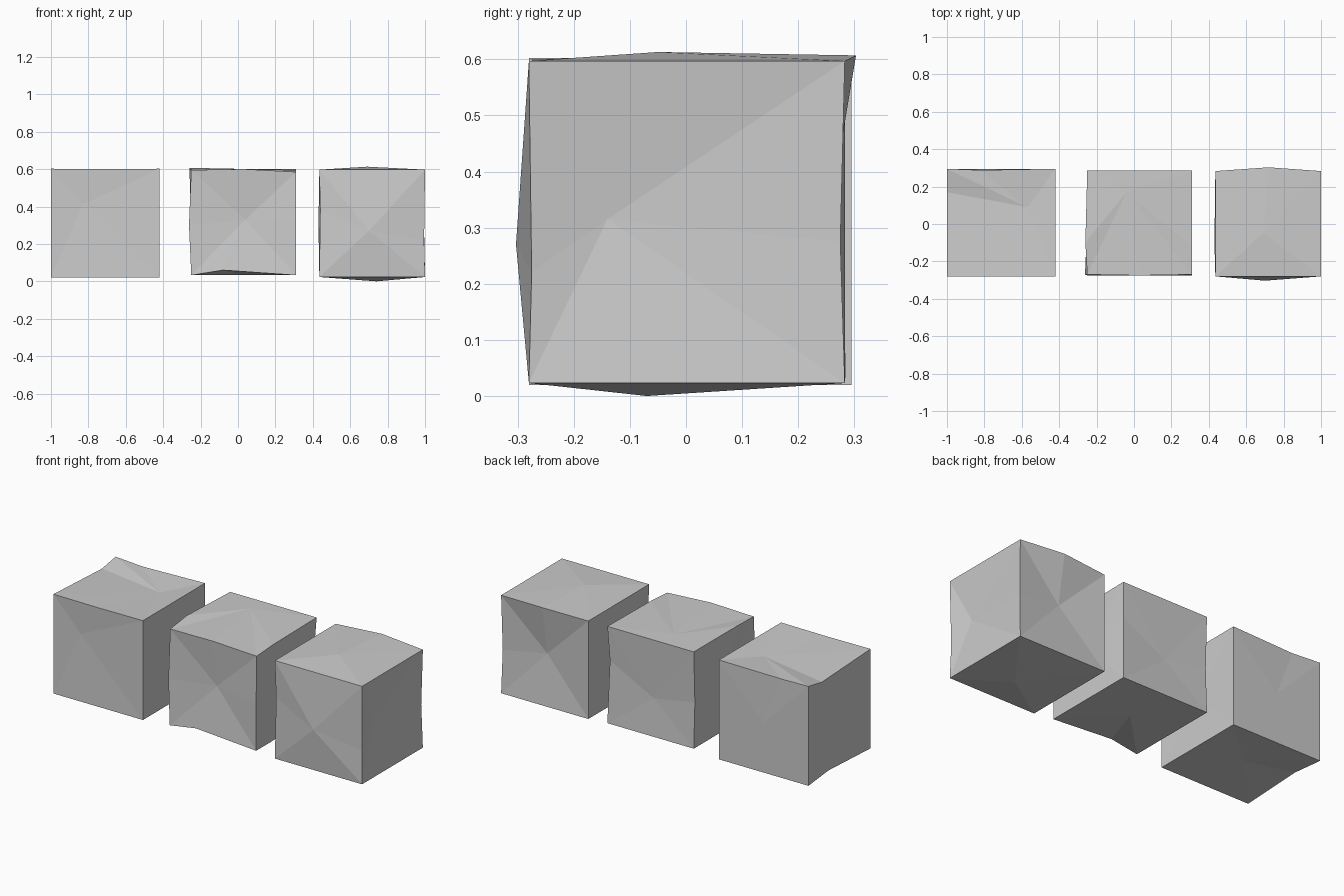
import bpy
import bmesh
from mathutils import Vector

old = bpy.data.objects.get("Cube")
if old:
    bpy.data.objects.remove(old, do_unlink=True)

# One plain grey stone colour
stone = bpy.data.materials.new("stone grey")
stone.use_nodes = True
GREY = (0.6, 0.6, 0.6, 1)
stone.diffuse_color = GREY
stone.node_tree.nodes["Principled BSDF"].inputs["Base Color"].default_value = GREY

# Signs that address a corner, edge middle or face centre of a block
LEFT, RIGHT = (-1, 0, 0), (1, 0, 0)
FRONT, BACK = (0, -1, 0), (0, 1, 0)
BOTTOM, TOP = (0, 0, -1), (0, 0, 1)


def at(*sides):
    return tuple(sum(axis) for axis in zip(*sides))


def rough_block(name, low, high, moved):
    """Box with each side fanned around its centre; moved points go to exact places."""
    low, high = Vector(low), Vector(high)
    middle, half = (low + high) / 2, (high - low) / 2
    bm = bmesh.new()
    bmesh.ops.create_cube(bm, size=2)
    bmesh.ops.subdivide_edges(bm, edges=bm.edges[:], cuts=1, use_grid_fill=True)
    rank = {}
    for v in bm.verts:
        key = tuple(round(c) for c in v.co)
        rank[v] = sum(abs(c) for c in key)
        v.co = moved.get(key, [m + k * h for m, k, h in zip(middle, key, half)])
    # Split every quarter from the corner to the face centre
    for face in bm.faces[:]:
        corner = max(face.verts, key=rank.get)
        centre = min(face.verts, key=rank.get)
        bmesh.utils.face_split(face, corner, centre)
    bmesh.ops.recalc_face_normals(bm, faces=bm.faces[:])
    mesh = bpy.data.meshes.new(name)
    bm.to_mesh(mesh)
    bm.free()
    mesh.materials.append(stone)
    block = bpy.data.objects.new(name, mesh)
    bpy.context.collection.objects.link(block)


rough_block("right_stone_block", (-1, -0.28, 0.02), (-0.42, 0.295, 0.602), {
    at(TOP): (-0.57, 0.09, 0.585),
    at(TOP, LEFT): (-1, 0.17, 0.58),
    at(TOP, BACK): (-0.82, 0.288, 0.595),
    at(TOP, FRONT): (-0.71, -0.28, 0.6),
    at(FRONT): (-0.83, -0.27, 0.41),
    at(BOTTOM): (-0.72, 0.03, 0.03),
    at(BOTTOM, LEFT): (-0.995, 0.1, 0.035),
    at(RIGHT): (-0.425, 0.02, 0.3),
})

rough_block("middle_stone_block", (-0.25, -0.275, 0.033), (0.31, 0.285, 0.6), {
    at(TOP): (-0.04, 0.17, 0.602),
    at(TOP, LEFT): (-0.26, -0.1, 0.607),
    at(TOP, RIGHT): (0.31, -0.12, 0.595),
    at(TOP, FRONT, LEFT): (-0.25, -0.27, 0.595),
    at(TOP, FRONT, RIGHT): (0.31, -0.27, 0.585),
    at(FRONT): (0.04, -0.25, 0.33),
    at(FRONT, LEFT): (-0.262, -0.27, 0.3),
    at(FRONT, BOTTOM): (-0.08, -0.275, 0.06),
    at(BACK): (0.02, 0.27, 0.25),
    at(BACK, RIGHT): (0.3, 0.275, 0.4),
    at(BACK, LEFT): (-0.25, 0.275, 0.3),
})

rough_block("left_stone_block", (0.435, -0.28, 0.023), (1, 0.283, 0.597), {
    at(TOP): (0.69, -0.05, 0.613),
    at(TOP, BACK): (0.72, 0.303, 0.607),
    at(BOTTOM): (0.74, -0.07, 0),
    at(FRONT): (0.7, -0.303, 0.27),
    at(FRONT, LEFT): (0.44, -0.275, 0.38),
    at(FRONT, RIGHT): (0.995, -0.275, 0.22),
    at(RIGHT): (0.97, -0.14, 0.315),
    at(RIGHT, BACK): (0.995, 0.275, 0.275),
    at(BACK): (0.72, 0.255, 0.32),
    at(LEFT): (0.43, -0.1, 0.3),
})
